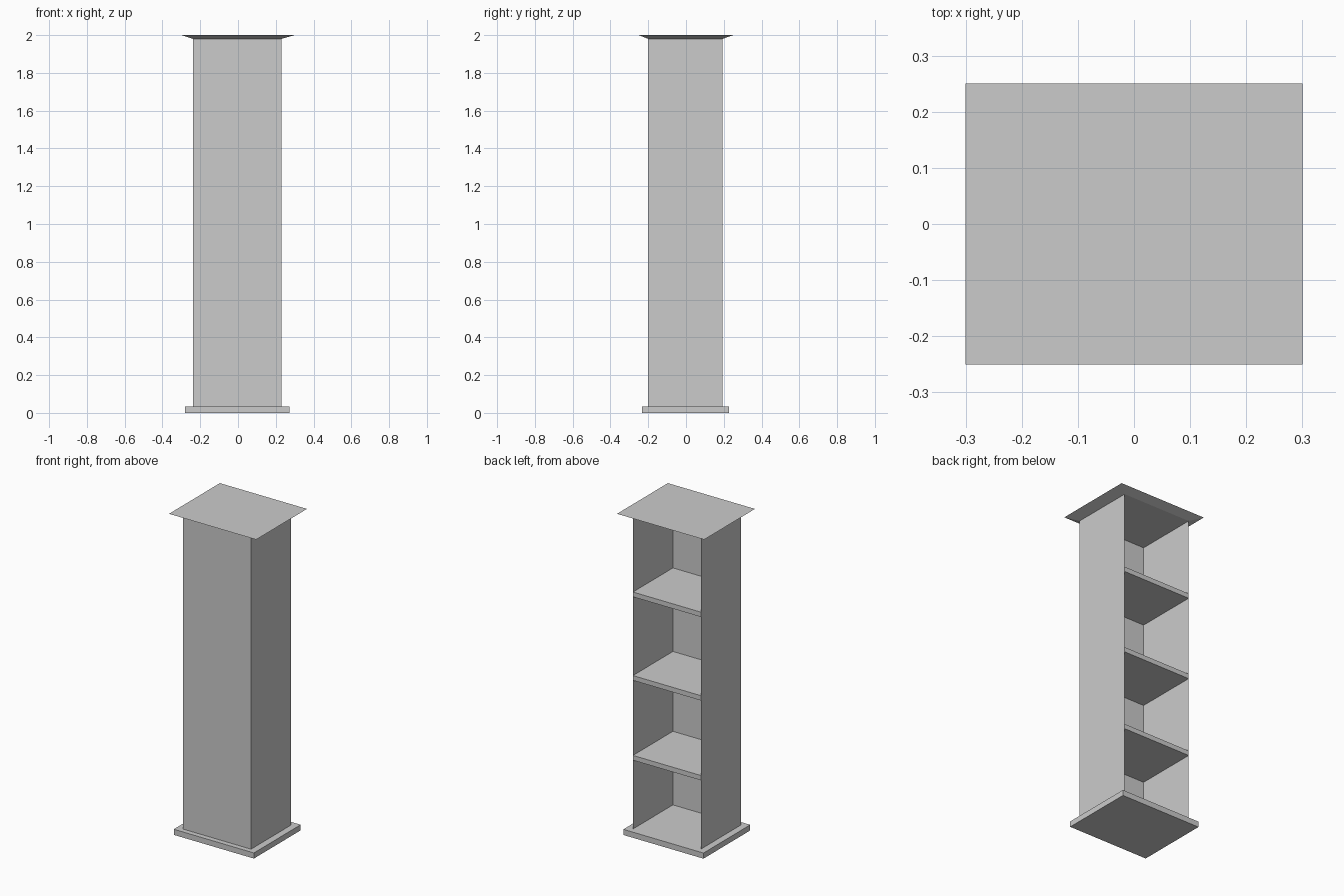
import bpy
import bmesh

if "Cube" in bpy.data.objects:
    bpy.data.objects.remove(bpy.data.objects["Cube"])

X0, X1 = -0.238, 0.23    # cabinet sides
Y0, Y1 = -0.20, 0.193    # closed front, open back
FLOOR, CEILING = 0.035, 1.98


def finish(name, bm):
    bmesh.ops.recalc_face_normals(bm, faces=bm.faces)
    mesh = bpy.data.meshes.new(name)
    bm.to_mesh(mesh)
    bm.free()
    obj = bpy.data.objects.new(name, mesh)
    bpy.context.collection.objects.link(obj)
    return obj


def slab(name, bottom, top, z0, z1):
    """Solid between two rectangles (x0, x1, y0, y1) at heights z0 and z1."""
    bm = bmesh.new()
    rings = []
    for (x0, x1, y0, y1), z in ((bottom, z0), (top, z1)):
        corners = ((x0, y0), (x1, y0), (x1, y1), (x0, y1))
        rings.append([bm.verts.new((x, y, z)) for x, y in corners])
    low, high = rings
    bm.faces.new(low[::-1])
    bm.faces.new(high)
    for i in range(4):
        j = (i + 1) % 4
        bm.faces.new((low[i], low[j], high[j], high[i]))
    return finish(name, bm)


inside = (X0, X1, Y0, Y1)

# Plinth
foot = (-0.28, 0.272, -0.232, 0.228)
slab("base", foot, foot, 0, FLOOR)

# Thin U-shaped shell: left side, front, right side
bm = bmesh.new()
path = [(X0, Y1), (X0, Y0), (X1, Y0), (X1, Y1)]
columns = [[bm.verts.new((x, y, z)) for z in (FLOOR, CEILING)] for x, y in path]
for a, b in zip(columns, columns[1:]):
    bm.faces.new((a[0], b[0], b[1], a[1]))
finish("cabinet_walls", bm)

# Shelves
for i, z in enumerate((0.463, 0.96, 1.48)):
    slab(f"shelf_{i + 1}", inside, inside, z, z + 0.03)

# Flared top
slab("flared_top", inside, (-0.30, 0.30, -0.25, 0.25), CEILING, 2.0)
